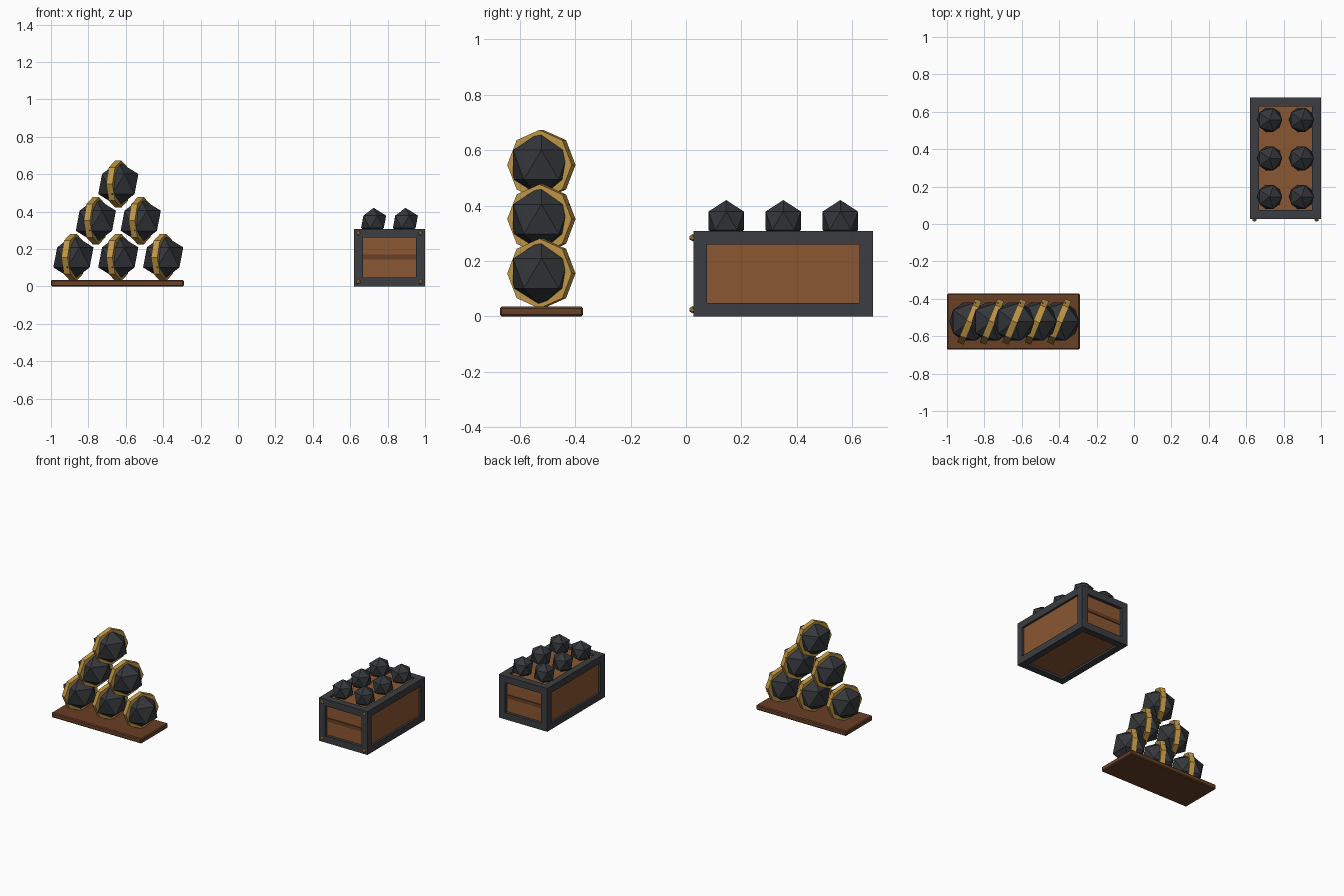
import bpy
from math import pi

if "Cube" in bpy.data.objects:
    bpy.data.objects.remove(bpy.data.objects["Cube"])


def material(name, rgb):
    m = bpy.data.materials.new(name)
    m.diffuse_color = (*rgb, 1)
    m.use_nodes = True
    m.node_tree.nodes["Principled BSDF"].inputs["Base Color"].default_value = m.diffuse_color
    return m


IRON = material("dark_iron", (0.035, 0.038, 0.043))
FRAME = material("frame_iron", (0.045, 0.047, 0.052))
GOLD = material("brass", (0.52, 0.30, 0.06))
WOOD = material("wood", (0.26, 0.095, 0.032))
DARK_WOOD = material("dark_wood", (0.14, 0.05, 0.02))


def finish(name, mat):
    ob = bpy.context.object
    ob.name = name
    ob.data.materials.append(mat)
    return ob


def box(name, mat, x0, x1, y0, y1, z0, z1):
    bpy.ops.mesh.primitive_cube_add(
        size=1, location=((x0 + x1) / 2, (y0 + y1) / 2, (z0 + z1) / 2))
    bpy.context.object.scale = (x1 - x0, y1 - y0, z1 - z0)
    bpy.ops.object.transform_apply(location=False, rotation=False, scale=True)
    return finish(name, mat)


def ball(name, mat, r, loc):
    bpy.ops.mesh.primitive_ico_sphere_add(subdivisions=1, radius=r, location=loc)
    return finish(name, mat)


# Base board of the pyramid
board = box("base_board", DARK_WOOD, -1, -0.29, -0.672, -0.372, 0, 0.035)
bev = board.modifiers.new("bevel", "BEVEL")
bev.width = 0.006
bev.segments = 1

# Pyramid of banded cannonballs
R = 0.12
for row in range(3):
    n = 3 - row
    for i in range(n):
        loc = (-0.64 + (i - (n - 1) / 2) * 0.24, -0.522, 0.155 + row * 0.196)
        ball("cannonball", IRON, R, loc)
        bpy.ops.mesh.primitive_cylinder_add(
            vertices=8, radius=R * 1.05, depth=0.036, location=loc)
        band = finish("brass_band", GOLD)
        # Octagon turned flat side up, axis along x
        band.rotation_euler = (pi / 8, pi / 2, 0)
        bpy.ops.object.transform_apply(location=False, rotation=True, scale=False)

# Crate frame: posts and rails
X0, X1, Y0, Y1, H, T = 0.62, 1.0, 0.027, 0.675, 0.308, 0.048
for x in (X0, X1 - T):
    for y in (Y0, Y1 - T):
        box("corner_post", FRAME, x, x + T, y, y + T, 0, H)
for z in (0, H - T):
    for x in (X0, X1 - T):
        box("side_rail", FRAME, x, x + T, Y0 + T, Y1 - T, z, z + T)
    for y in (Y0, Y1 - T):
        box("end_rail", FRAME, X0 + T, X1 - T, y, y + T, z, z + T)

# Wooden body, recessed inside the frame
D = 0.015
box("crate_body", WOOD, X0 + D, X1 - D, Y0 + D + 0.006, Y1 - D - 0.006, D, H - D)

# Dark slat across each end
for y in (Y0 + D, Y1 - D - 0.01):
    box("end_slat", DARK_WOOD, X0 + T, X1 - T, y, y + 0.01, 0.145, 0.17)

# Brass studs on the front corners
for x in (X0 + T / 2, X1 - T / 2):
    for z in (T / 2, H - T / 2):
        ball("brass_stud", GOLD, 0.013, (x, Y0 - 0.003, z))

# Small shot piled in the crate
for x in (0.725, 0.895):
    for y in (0.145, 0.351, 0.557):
        ball("small_shot", IRON, 0.075, (x, y, 0.345))
